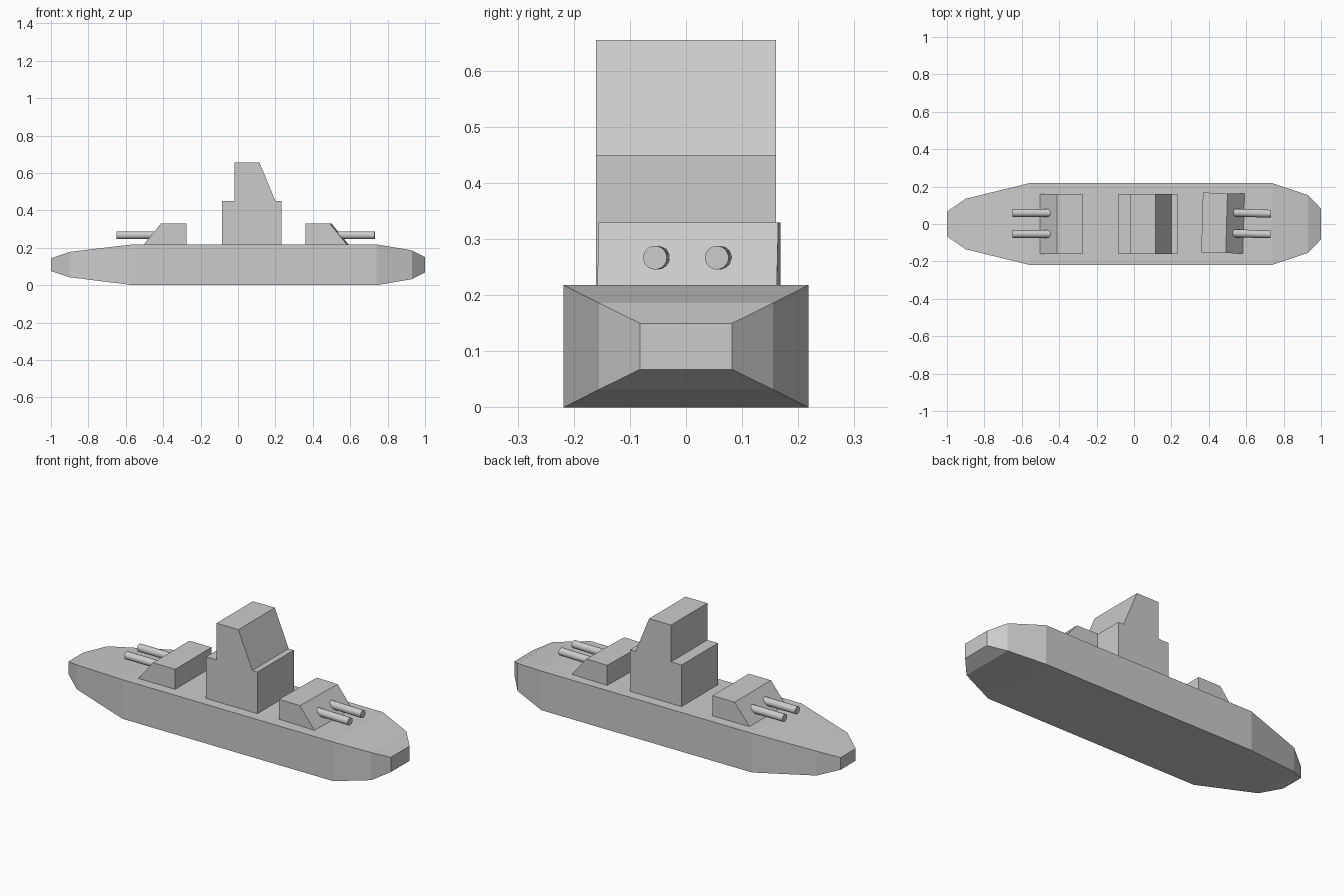
import bpy, bmesh, math
from mathutils import Matrix

if "Cube" in bpy.data.objects:
    bpy.data.objects.remove(bpy.data.objects["Cube"])


def finish(name, bm):
    bmesh.ops.recalc_face_normals(bm, faces=bm.faces)
    mesh = bpy.data.meshes.new(name)
    bm.to_mesh(mesh)
    bm.free()
    obj = bpy.data.objects.new(name, mesh)
    bpy.context.collection.objects.link(obj)
    return obj


def extrude_profile(name, points, half_width):
    """Extrude an x/z outline symmetrically along y."""
    bm = bmesh.new()
    sides = [[bm.verts.new((x, y, z)) for x, z in points]
             for y in (-half_width, half_width)]
    for side in sides:
        bm.faces.new(side)
    for i in range(len(points)):
        j = (i + 1) % len(points)
        bm.faces.new((sides[0][i], sides[0][j], sides[1][j], sides[1][i]))
    return finish(name, bm)


def barrel(name, x0, x1, y, z=0.267, radius=0.021):
    bm = bmesh.new()
    bmesh.ops.create_cone(bm, cap_ends=True, segments=32, radius1=radius,
                          radius2=radius, depth=abs(x1 - x0),
                          matrix=Matrix.Translation(((x0 + x1) / 2, y, z))
                          @ Matrix.Rotation(math.pi / 2, 4, 'Y'))
    for f in bm.faces:
        f.smooth = len(f.verts) == 4
    for e in bm.edges:
        e.smooth = all(f.smooth for f in e.link_faces)
    return finish(name, bm)


# Hull: rectangular sections (x, half width, bottom z, top z)
sections = [(-1, 0.066, 0.075, 0.143), (-0.9, 0.135, 0.042, 0.178),
            (-0.56, 0.218, 0, 0.218), (0.74, 0.218, 0, 0.218),
            (0.93, 0.155, 0.032, 0.186), (1, 0.082, 0.068, 0.15)]
bm = bmesh.new()
rings = [[bm.verts.new((x, y, z)) for y, z in
          ((-w, lo), (w, lo), (w, hi), (-w, hi))] for x, w, lo, hi in sections]
for a, b in zip(rings, rings[1:]):
    for i in range(4):
        j = (i + 1) % 4
        bm.faces.new((a[i], a[j], b[j], b[i]))
bm.faces.new(rings[0])
bm.faces.new(rings[-1])
finish("hull", bm)

# Stepped bridge tower
extrude_profile("bridge_tower", [
    (-0.085, 0.21), (-0.085, 0.45), (-0.02, 0.45), (-0.02, 0.655),
    (0.115, 0.655), (0.2, 0.45), (0.232, 0.45), (0.232, 0.21)], 0.16)

# Turrets with twin barrels; the bow turret is turned very slightly
extrude_profile("stern_turret", [
    (-0.505, 0.216), (-0.412, 0.33), (-0.275, 0.33), (-0.275, 0.216)], 0.16)
for i, y in enumerate((0.059, -0.053)):
    barrel(f"stern_barrel_{i + 1}", -0.43, -0.65, y)

turret = extrude_profile("bow_turret", [
    (-0.11, 0.216), (-0.11, 0.33), (0.021, 0.33), (0.114, 0.216)], 0.16)
guns = [barrel(f"bow_barrel_{i + 1}", 0.045, 0.257, y)
        for i, y in enumerate((0.057, -0.053))]
for part in [turret] + guns:
    part.location = (0.474, 0.005, 0)
    part.rotation_euler.z = math.radians(-1.6)
